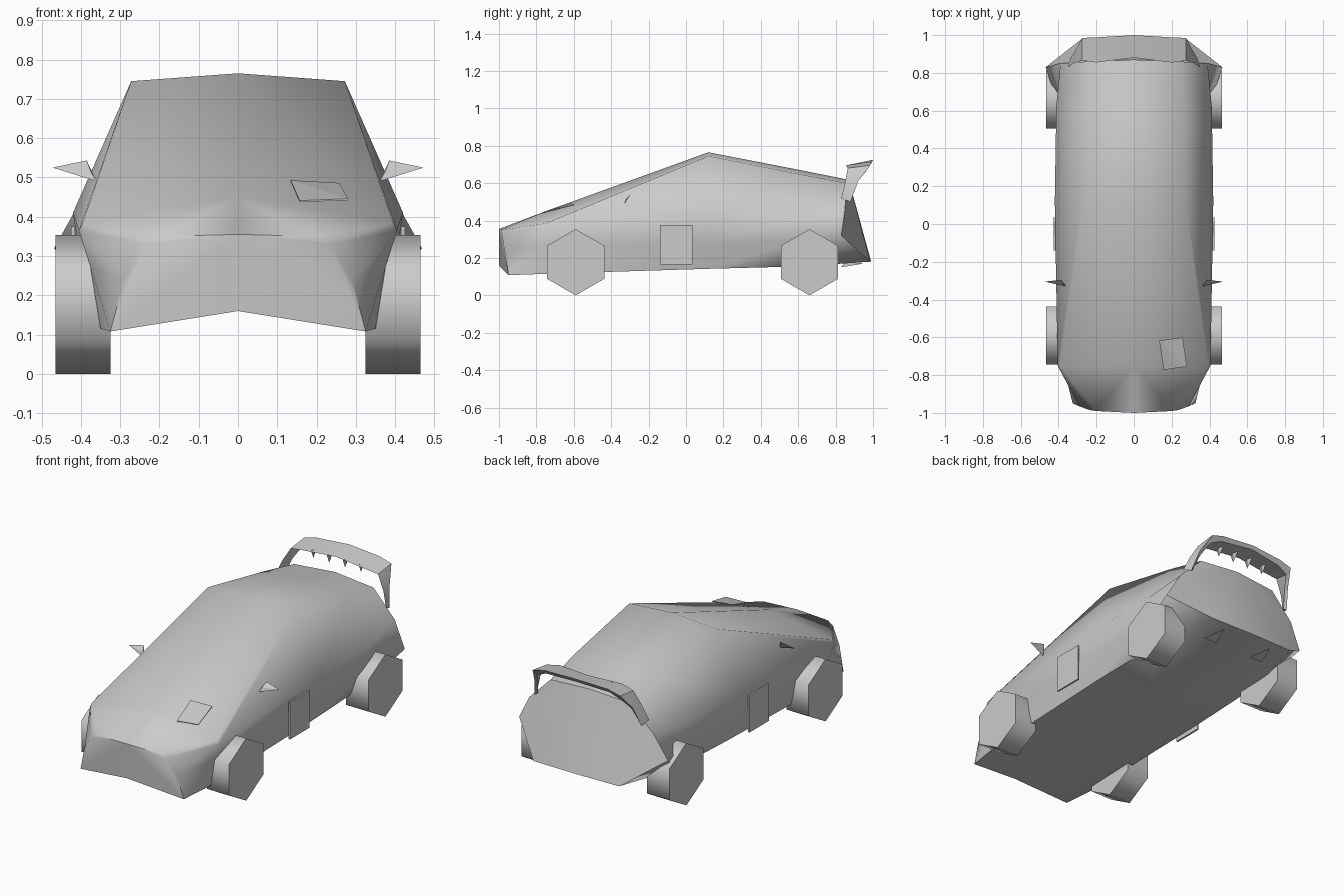
import bpy, bmesh, math
from mathutils import Matrix, Vector

cube = bpy.data.objects.get("Cube")
if cube:
    bpy.data.objects.remove(cube, do_unlink=True)

grey = bpy.data.materials.new("plain_grey")
grey.use_nodes = True
grey.diffuse_color = (0.6, 0.6, 0.6, 1)
grey.node_tree.nodes["Principled BSDF"].inputs["Base Color"].default_value = (0.6, 0.6, 0.6, 1)


def finish(name, bm, angle=0):
    """Turn a bmesh into a named object with outward normals."""
    bmesh.ops.recalc_face_normals(bm, faces=bm.faces)
    mesh = bpy.data.meshes.new(name)
    bm.to_mesh(mesh)
    bm.free()
    mesh.materials.append(grey)
    obj = bpy.data.objects.new(name, mesh)
    bpy.context.collection.objects.link(obj)
    if angle:
        bpy.ops.object.select_all(action='DESELECT')
        obj.select_set(True)
        bpy.context.view_layer.objects.active = obj
        bpy.ops.object.shade_smooth_by_angle(angle=math.radians(angle))
    return obj


def loft(name, rings, angle, closed):
    """Skin half sections and weld their mirror image; closed adds end caps."""
    bm = bmesh.new()
    for side in (1, -1):
        rows = [[bm.verts.new((x * side, y, z)) for x, y, z in ring] for ring in rings]
        for a, b in zip(rows, rows[1:]):
            n = len(a)
            for i in range(n - 1 if closed else n):
                j = (i + 1) % n
                bm.faces.new((a[i], a[j], b[j], b[i]))
        if closed:
            bm.faces.new(rows[0])
            bm.faces.new(rows[-1])
        else:
            bm.faces.new(rows[-1])
    bmesh.ops.remove_doubles(bm, verts=bm.verts, dist=0.0005)
    return finish(name, bm, angle)


def hull(name, points):
    bm = bmesh.new()
    for p in points:
        bm.verts.new(p)
    bmesh.ops.convex_hull(bm, input=bm.verts)
    return finish(name, bm)


def box(name, centre, size):
    bm = bmesh.new()
    bmesh.ops.create_cube(bm, size=1, matrix=Matrix.LocRotScale(Vector(centre), None, Vector(size)))
    return finish(name, bm)


# Body: half sections from nose to tail, each from belly centre to roof centre
sections = [
    [(0, -1, .16), (.325, -.95, .108), (.29, -.965, .24), (.235, -.985, .33), (.2, -.99, .35), (0, -1, .355)],
    [(0, -.75, .16), (.35, -.75, .115), (.375, -.75, .27), (.405, -.75, .365), (.395, -.75, .385), (0, -.75, .45)],
    [(0, .12, .165), (.36, .12, .142), (.4, .12, .28), (.42, .12, .41), (.272, .12, .745), (0, .12, .765)],
    [(0, .62, .17), (.35, .62, .155), (.4, .62, .29), (.412, .62, .42), (.27, .62, .645), (0, .62, .668)],
    [(0, .99, .18), (.27, .985, .18), (.468, .83, .32), (.39, .85, .46), (.25, .86, .6), (0, .87, .618)],
]
loft("car_body", sections, 60, True)

# Wheels: six-sided drums standing on a point
for end, y in (("front", -.59), ("rear", .66)):
    for side, s in (("left", 1), ("right", -1)):
        bm = bmesh.new()
        bmesh.ops.create_cone(bm, cap_ends=True, segments=6, radius1=.177, radius2=.177, depth=.14)
        bm.transform(Matrix.Translation((.395 * s, y, .177)) @ Matrix.Rotation(math.pi / 2, 4, 'Y'))
        if max(v.co.z for v in bm.verts) < .35:
            bmesh.ops.rotate(bm, verts=bm.verts, cent=(0, y, .177), matrix=Matrix.Rotation(math.pi / 6, 3, 'X'))
        finish(f"{end}_{side}_wheel", bm, 65)

# Rear wing: an arched blade whose ends bend down to the body
wing = [
    [(0, .88, .7), (0, 1, .725), (0, .99, .705)],
    [(.2, .855, .695), (.2, .988, .715), (.2, .97, .69)],
    [(.275, .865, .68), (.275, .985, .695), (.265, .96, .66)],
    [(.32, .85, .6), (.31, .92, .61), (.295, .91, .6)],
    [(.35, .83, .52), (.335, .88, .5), (.32, .87, .51)],
]
loft("rear_wing", wing, 40, False)
for i, x in enumerate((-.15, -.05, .05, .15)):
    hull(f"wing_tab_{i + 1}", [(x, .87, .7), (x, .93, .7), (x + .01, .9, .7), (x, .89, .65)])

# Paired side details
for side, s in (("left", 1), ("right", -1)):
    box(f"{side}_door_plate", (.42 * s, -.052, .27), (.01, .175, .21))
    hull(f"{side}_mirror", [(.472 * s, -.305, .525), (.385 * s, -.295, .543), (.375 * s, -.32, .515),
                            (.36 * s, -.33, .49)])
    hull(f"{side}_exhaust", [(.12 * s, .83, .15), (.2 * s, .83, .15), (.16 * s, .95, .17), (.16 * s, .85, .18)])

# Hood vent: skewed plate on the left of the hood
corners = [(.134, -.617, .489), (.258, -.6, .482), (.28, -.755, .442), (.157, -.772, .437)]
hull("hood_vent", [(x, y, z + d) for x, y, z in corners for d in (0, .004)])
